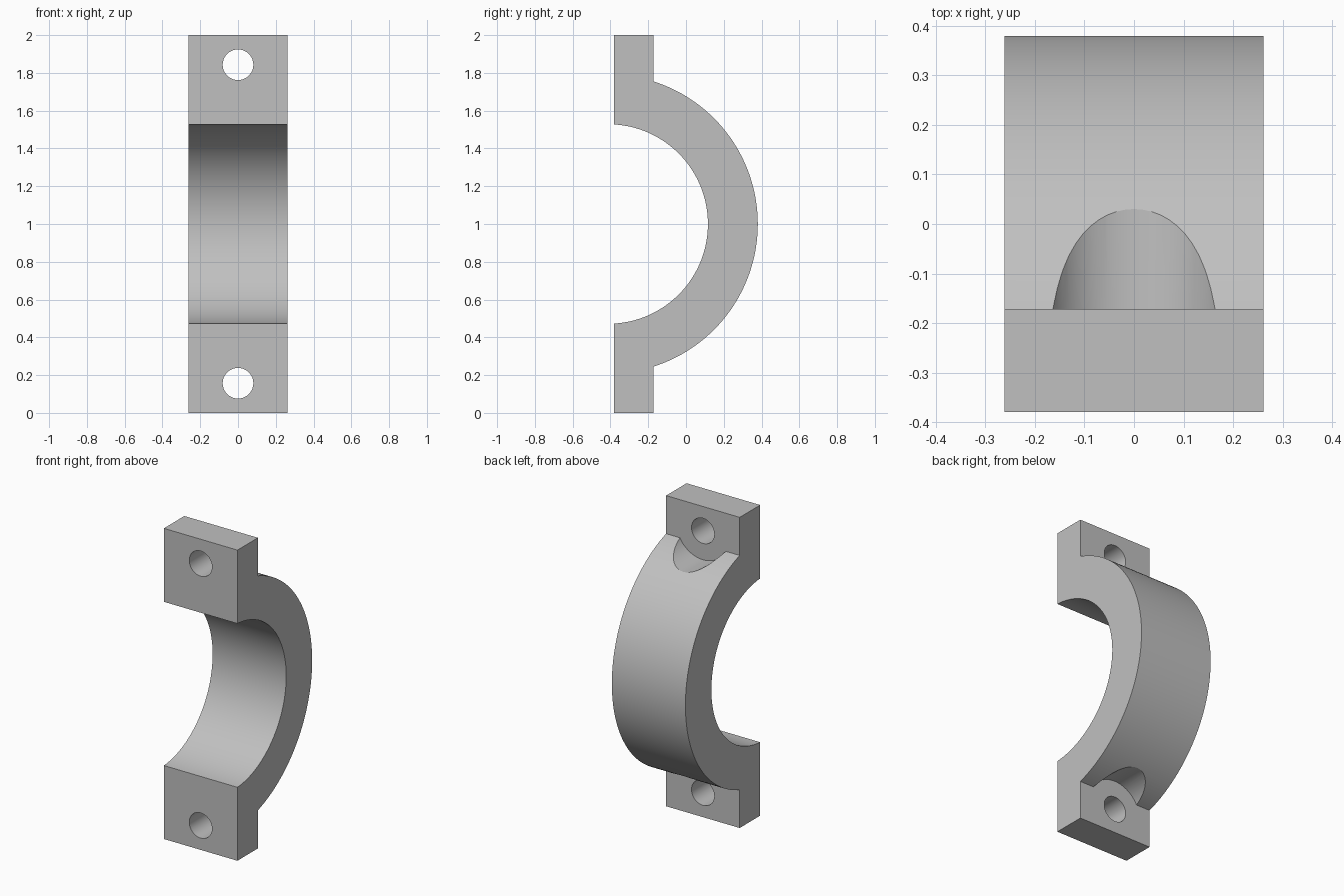
import bpy
import bmesh
from math import asin, cos, sin, pi, radians
from mathutils import Matrix, Vector

cube = bpy.data.objects.get("Cube")
if cube:
    bpy.data.objects.remove(cube, do_unlink=True)

HALF_WIDTH = 0.262
FRONT, BACK = -0.38, -0.172        # flange faces
AXIS_Y, AXIS_Z = -0.412, 1.0       # centre of the arc
INNER, OUTER = 0.528, 0.792
BOLT_OFFSET = 0.843                # bolt height above and below the axis
STEPS = 96

grey = bpy.data.materials.new("plain grey")
grey.use_nodes = True
colour = (0.53, 0.53, 0.53, 1)
grey.diffuse_color = colour
grey.node_tree.nodes["Principled BSDF"].inputs["Base Color"].default_value = colour


def make_object(name, bm):
    mesh = bpy.data.meshes.new(name)
    bmesh.ops.recalc_face_normals(bm, faces=bm.faces)
    bm.to_mesh(mesh)
    bm.free()
    mesh.materials.append(grey)
    obj = bpy.data.objects.new(name, mesh)
    bpy.context.collection.objects.link(obj)
    return obj


def arc(radius, flat_y):
    """Half ring from top to bottom, ending on the plane y = flat_y."""
    start = pi / 2 - asin((flat_y - AXIS_Y) / radius)
    angles = [start * (1 - 2 * i / STEPS) for i in range(STEPS + 1)]
    return [(AXIS_Y + radius * cos(a), AXIS_Z + radius * sin(a)) for a in angles]


def cylinder_cutter(name, radius, z, y_start, y_end):
    bm = bmesh.new()
    place = Matrix.Translation((0, (y_start + y_end) / 2, z)) @ Matrix.Rotation(pi / 2, 4, 'X')
    bmesh.ops.create_cone(bm, cap_ends=True, segments=64, radius1=radius,
                          radius2=radius, depth=y_end - y_start, matrix=place)
    obj = make_object(name, bm)
    obj.hide_render = True
    return obj


# Clamp half: side profile extruded across the width
profile = [(FRONT, 2), (BACK, 2)] + arc(OUTER, BACK)
profile += [(BACK, 0), (FRONT, 0)] + arc(INNER, FRONT)[::-1]
bm = bmesh.new()
side = bm.faces.new([bm.verts.new((-HALF_WIDTH, y, z)) for y, z in profile])
extruded = bmesh.ops.extrude_face_region(bm, geom=[side])["geom"]
bmesh.ops.translate(bm, vec=Vector((2 * HALF_WIDTH, 0, 0)),
                    verts=[v for v in extruded if isinstance(v, bmesh.types.BMVert)])
clamp = make_object("clamp_half", bm)

# Bolt holes and the round bolt head recesses in the arc
cutters = []
for label, sign in (("upper", 1), ("lower", -1)):
    z = AXIS_Z + sign * BOLT_OFFSET
    cutters.append(cylinder_cutter(label + "_bolt_hole", 0.081, z, -0.6, 0.3))
    cutters.append(cylinder_cutter(label + "_bolt_recess", 0.186, z, BACK, 0.4))

bpy.ops.object.select_all(action='DESELECT')
bpy.context.view_layer.objects.active = clamp
clamp.select_set(True)
for cutter in cutters:
    cut = clamp.modifiers.new(cutter.name, 'BOOLEAN')
    cut.operation = 'DIFFERENCE'
    cut.solver = 'EXACT'
    cut.object = cutter
    bpy.ops.object.modifier_apply(modifier=cut.name)
for cutter in cutters:
    bpy.data.objects.remove(cutter, do_unlink=True)

bpy.ops.object.shade_smooth_by_angle(angle=radians(25))
